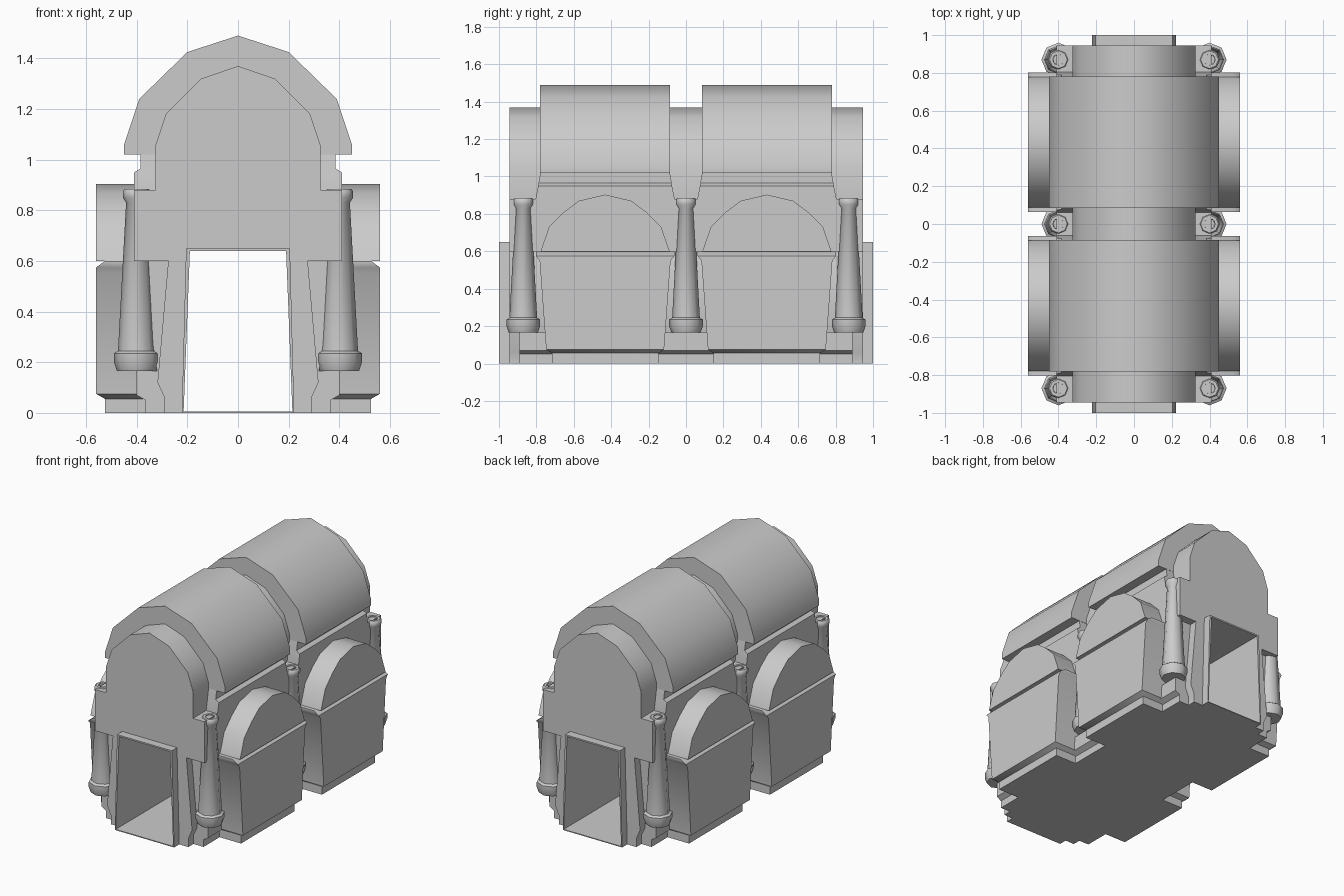
import bpy, bmesh, math

cube = bpy.data.objects.get("Cube")
if cube:
    bpy.data.objects.remove(cube, do_unlink=True)

stone = bpy.data.materials.new("pale_grey_stone")
stone.use_nodes = True
GREY = (0.6, 0.6, 0.6, 1)
stone.diffuse_color = GREY
stone.node_tree.nodes["Principled BSDF"].inputs["Base Color"].default_value = GREY


def loft(name, rings, angle=50):
    """Skin a closed solid through rings of equal point count."""
    bm = bmesh.new()
    loops = [[bm.verts.new(p) for p in ring] for ring in rings]
    n = len(loops[0])
    for a, b in zip(loops, loops[1:]):
        for i in range(n):
            j = (i + 1) % n
            bm.faces.new((a[i], a[j], b[j], b[i]))
    bm.faces.new(loops[0])
    bm.faces.new(loops[-1])
    bmesh.ops.recalc_face_normals(bm, faces=bm.faces)
    mesh = bpy.data.meshes.new(name)
    bm.to_mesh(mesh)
    bm.free()
    mesh.materials.append(stone)
    obj = bpy.data.objects.new(name, mesh)
    bpy.context.collection.objects.link(obj)
    bpy.ops.object.select_all(action='DESELECT')
    obj.select_set(True)
    bpy.context.view_layer.objects.active = obj
    bpy.ops.object.shade_smooth_by_angle(angle=math.radians(angle))
    return obj


def prism_y(name, half, y0, y1):
    """Extrude a half outline in x, z along y after mirroring it in x."""
    outline = half + [(-x, z) for x, z in reversed(half) if x > 0]
    return loft(name, [[(x, y, z) for x, z in outline] for y in (y0, y1)])


def block(name, side, y_mid, levels, x_in):
    """Stack rectangles (outer x, half depth, z) on one side of the passage."""
    return loft(name, [[(side * x, y_mid + y, z) for x, y in
                        ((x_in, -d), (x_out, -d), (x_out, d), (x_in, d))]
                       for x_out, d, z in levels])


# Passage shell running from door to door
door = [(0.19, 0.64), (0.215, 0)]
prism_y("door_passage", [(0.205, 0.65), (0.222, 0)] + door[::-1], -1, 1)
prism_y("door_surround", [(0.265, 0.715), (0.318, 0.12), (0.29, 0.06), (0.29, 0)] + door[::-1],
        -0.945, 0.945)
loft("passage_floor", [[(x, y, z) for x, y in ((-0.215, -1), (0.215, -1), (0.215, 1), (-0.215, 1))]
                       for z in (0, 0.006)])

# Inner walls and foot beneath the overhanging arch
prism_y("inner_walls", [(0.3, 0.7), (0.385, 0.6), (0.32, 0.165)] + [(0.215, 0.165), (0.19, 0.64)],
        -0.89, 0.89)
for side in (-1, 1):
    block("wall_foot", side, 0, [(0.365, 0.89, 0), (0.365, 0.89, 0.05),
                                 (0.4, 0.89, 0.07), (0.4, 0.89, 0.165)], 0.215)

# Long arched core with shoulders
prism_y("arched_core", [(0, 1.37), (0.145, 1.32), (0.285, 1.18), (0.325, 1.06), (0.325, 0.88),
                        (0.41, 0.88), (0.41, 0.6), (0.275, 0.6), (0.265, 0.715)],
        -0.945, 0.945)

# Two vaulted halls
ROOF = [(0, 1.49), (0.2, 1.425), (0.39, 1.24), (0.45, 1.06), (0.45, 1.02)]
BAY = [(0.345, 0.6), (0.3, 0.73), (0.22, 0.81), (0.14, 0.87), (0, 0.903)]
for y in (-0.4325, 0.4325):
    prism_y("vault_roof", ROOF, y - 0.3475, y + 0.3475)
    for side in (-1, 1):
        block("upper_wall", side, y, [(0.41, 0.375, 0.6), (0.41, 0.372, 0.88), (0.41, 0.358, 0.95),
                                      (0.385, 0.356, 0.965), (0.385, 0.346, 1.02)], 0.2)
        block("lower_wall", side, y, [(0.525, 0.285, 0), (0.525, 0.285, 0.055), (0.56, 0.315, 0.075),
                                      (0.56, 0.35, 0.55), (0.56, 0.37, 0.575), (0.525, 0.37, 0.6)],
              0.215)
        arch = BAY + [(-d, z) for d, z in reversed(BAY[:-1])]
        loft("side_bay", [[(side * x, y + d, z) for d, z in arch] for x in (0.3, 0.56)])

# Tapered columns with hollow tops
COLUMN = [(0.078, 0.165), (0.09, 0.2), (0.09, 0.235), (0.074, 0.245), (0.042, 0.83),
          (0.055, 0.85), (0.055, 0.875), (0.047, 0.885), (0.03, 0.885), (0.028, 0.8)]
SIDES = 8
for y in (-0.87, 0, 0.87):
    for side in (-1, 1):
        loft("column", [[(side * 0.4 + r * math.cos(math.tau * i / SIDES),
                          y + r * math.sin(math.tau * i / SIDES), z) for i in range(SIDES)]
                        for r, z in COLUMN])
